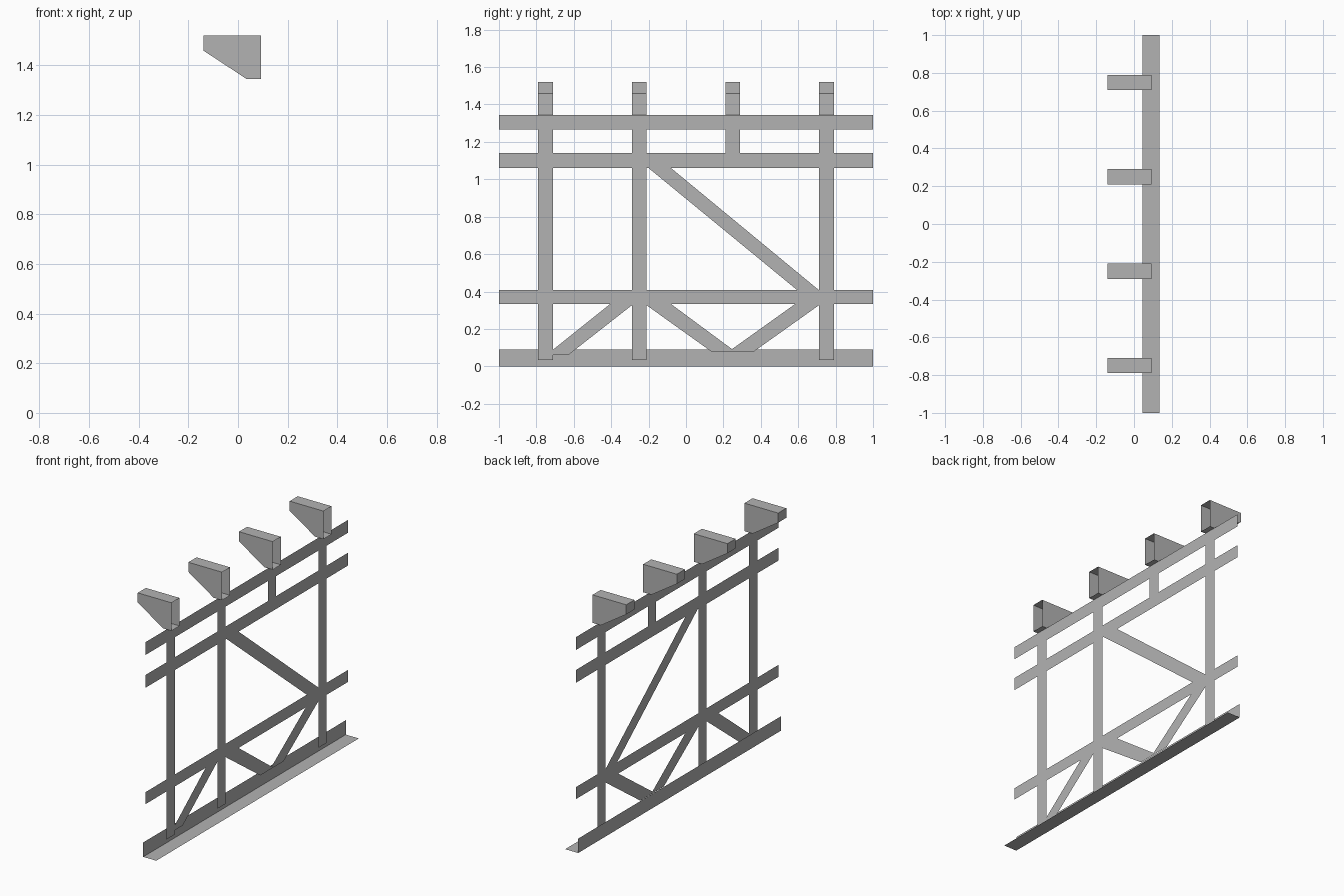
import bpy
import bmesh

default_cube = bpy.data.objects.get("Cube")
if default_cube:
    bpy.data.objects.remove(default_cube, do_unlink=True)

# One plain grey for the whole frame
GREY = (0.45, 0.45, 0.45, 1.0)
grey = bpy.data.materials.new("plain grey")
grey.use_nodes = True
grey.diffuse_color = GREY
grey.node_tree.nodes["Principled BSDF"].inputs["Base Color"].default_value = GREY


def make_object(name, faces):
    """Build an object from a list of faces, each a list of 3D corners."""
    bm = bmesh.new()
    for corners in faces:
        bm.faces.new([bm.verts.new(c) for c in corners])
    bmesh.ops.remove_doubles(bm, verts=bm.verts, dist=0.0001)
    mesh = bpy.data.meshes.new(name)
    bm.to_mesh(mesh)
    bm.free()
    mesh.materials.append(grey)
    obj = bpy.data.objects.new(name, mesh)
    bpy.context.collection.objects.link(obj)
    return obj


def sheet(name, x, outline):
    """Thin upright sheet facing +x from a (y, z) outline."""
    return make_object(name, [[(x, y, z) for y, z in outline]])


def box(y0, y1, z0, z1):
    return [(y0, z0), (y1, z0), (y1, z1), (y0, z1)]


SHEET_X = 0.06
ANGLE_X = 0.045
FLANGE_X = 0.135
HALF = 0.04
POSTS = (-0.75, -0.25, 0.25, 0.75)
RAILS = {"lower": (0.333, 0.408), "middle": (1.06, 1.14), "top": (1.265, 1.345)}

# Angle bar along the ground: upright web and flat flange
make_object("base_angle", [
    [(ANGLE_X, y, z) for y, z in box(-1, 1, 0, 0.09)],
    [(ANGLE_X, -1, 0), (FLANGE_X, -1, 0), (FLANGE_X, 1, 0), (ANGLE_X, 1, 0)],
])

# Long horizontal rails
for level, (z0, z1) in RAILS.items():
    sheet(level + "_rail", SHEET_X, box(-1, 1, z0, z1))

# Posts fill the gaps between rails; the third is only a short stub at the top
gaps = [(0.033, RAILS["lower"][0]),
        (RAILS["lower"][1], RAILS["middle"][0]),
        (RAILS["middle"][1], RAILS["top"][0])]
for i, y in enumerate(POSTS):
    spans = gaps[-1:] if i == 2 else gaps
    make_object(f"post_{i + 1}", [
        [(SHEET_X, py, pz) for py, pz in box(y - HALF, y + HALF, z0, z1)]
        for z0, z1 in spans])

# Diagonal braces
low = RAILS["lower"][0]
sheet("front_brace", SHEET_X,
      [(-0.71, 0.06), (-0.63, 0.06), (-0.29, 0.326), (-0.29, low),
       (-0.406, low), (-0.71, 0.09)])
sheet("v_brace_front", SHEET_X,
      [(0.134, 0.08), (0.246, 0.08), (0.246, 0.092), (-0.08, low),
       (-0.21, low), (-0.21, 0.326)])
sheet("v_brace_back", SHEET_X,
      [(0.246, 0.08), (0.364, 0.08), (0.71, 0.326), (0.71, low),
       (0.583, low), (0.246, 0.092)])
sheet("main_brace", SHEET_X,
      [(0.594, RAILS["lower"][1]), (0.71, RAILS["lower"][1]),
       (-0.08, RAILS["middle"][0]), (-0.2, RAILS["middle"][0])])

# Hollow tapered brackets on top, open at the +x end
profile = [(0.093, 1.345), (0.035, 1.345), (-0.14, 1.46), (-0.14, 1.52), (0.093, 1.52)]
for i, y in enumerate(POSTS):
    y0, y1 = y - HALF, y + HALF
    faces = [[(x, y0, z) for x, z in reversed(profile)],
             [(x, y1, z) for x, z in profile]]
    for (xa, za), (xb, zb) in zip(profile, profile[1:]):
        faces.append([(xa, y0, za), (xb, y0, zb), (xb, y1, zb), (xa, y1, za)])
    make_object(f"bracket_{i + 1}", faces)
